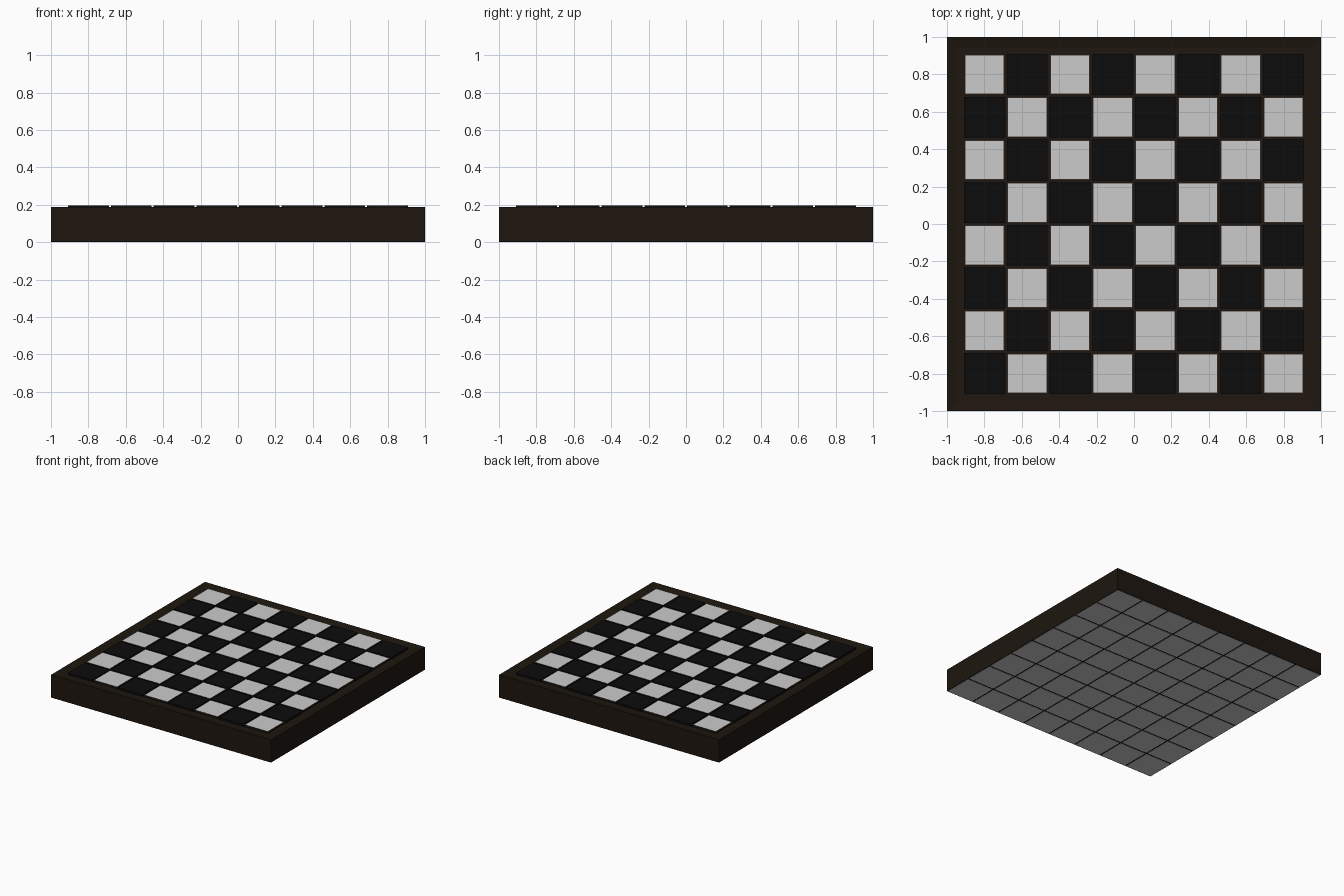
import bpy, bmesh
from mathutils import Matrix

if "Cube" in bpy.data.objects:
    bpy.data.objects.remove(bpy.data.objects["Cube"])


def material(name, rgb):
    m = bpy.data.materials.new(name)
    m.diffuse_color = (*rgb, 1)
    m.use_nodes = True
    m.node_tree.nodes["Principled BSDF"].inputs["Base Color"].default_value = m.diffuse_color
    return m


wood = material("dark_wood", (0.013, 0.008, 0.005))
black = material("black", (0.0037, 0.0037, 0.0037))
light = material("light_grey", (0.7, 0.7, 0.7))


def finish(name, bm, mat):
    bmesh.ops.recalc_face_normals(bm, faces=bm.faces)
    me = bpy.data.meshes.new(name)
    bm.to_mesh(me)
    bm.free()
    me.materials.append(mat)
    ob = bpy.data.objects.new(name, me)
    bpy.context.collection.objects.link(ob)
    return ob


def add_box(bm, x, y, z0, z1, size):
    m = Matrix.Translation((x, y, (z0 + z1) / 2)) @ Matrix.Diagonal((size, size, z1 - z0, 1))
    return bmesh.ops.create_cube(bm, size=1, matrix=m)


def tiles(name, mat, pitch, size, z0, z1, keep):
    bm = bmesh.new()
    for i in range(8):
        for j in range(8):
            if keep(i, j):
                add_box(bm, (i - 3.5) * pitch, (j - 3.5) * pitch, z0, z1, size)
    return finish(name, bm, mat)


# Wooden body with a shallow recess in the top
bm = bmesh.new()
add_box(bm, 0, 0, 0.006, 0.188, 2)
top = max(bm.faces, key=lambda f: f.calc_center_median().z)
bmesh.ops.inset_region(bm, faces=[top], thickness=0.08)
bmesh.ops.translate(bm, verts=top.verts, vec=(0, 0, -0.01))
finish("board_frame", bm, wood)

# Thin black base under the body
bm = bmesh.new()
add_box(bm, 0, 0, 0.002, 0.008, 2)
finish("base_plate", bm, black)

# Playing squares, slightly proud of the frame; light ones have dark sides
squares = tiles("light_squares", wood, 0.2284, 0.21, 0.175, 0.195, lambda i, j: (i + j) % 2)
squares.data.materials.append(light)
for face in squares.data.polygons:
    if face.normal.z > 0.5:
        face.material_index = 1
tiles("dark_squares", black, 0.2284, 0.218, 0.175, 0.195, lambda i, j: (i + j) % 2 == 0)

# Grey pads covering the underside
tiles("underside_pads", light, 0.2505, 0.2375, 0.0, 0.006, lambda i, j: True)
